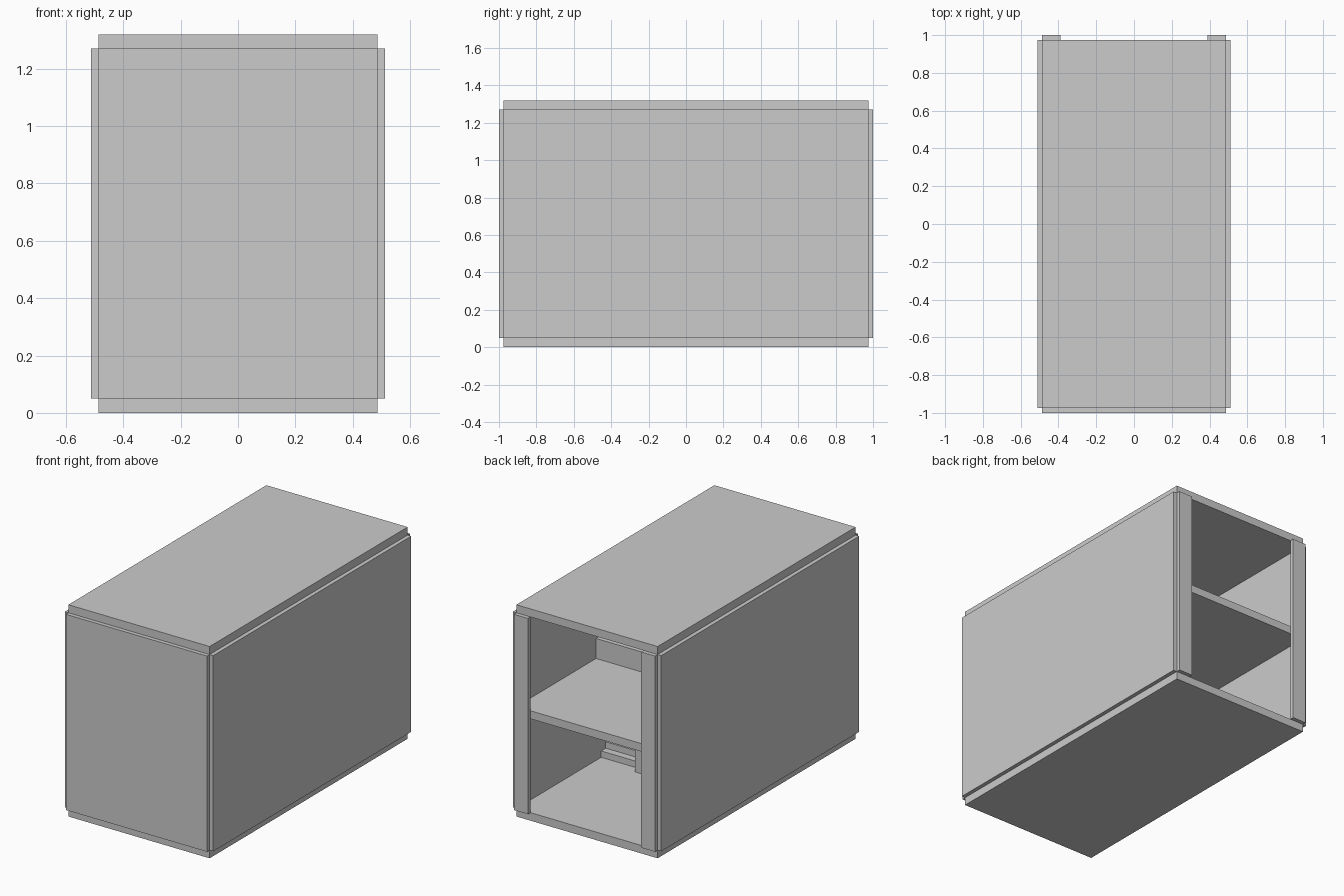
import bpy, bmesh
from mathutils import Vector

if "Cube" in bpy.data.objects:
    bpy.data.objects.remove(bpy.data.objects["Cube"])


def prism(name, pts, lo, hi, axis):
    """Extrude a 2D outline from lo to hi along x (pts are y,z) or z (pts are x,y)."""
    def place(a, b, t):
        return Vector((t, a, b)) if axis == 'x' else Vector((a, b, t))
    bm = bmesh.new()
    face = bm.faces.new([bm.verts.new(place(a, b, lo)) for a, b in pts])
    ext = bmesh.ops.extrude_face_region(bm, geom=[face])
    moved = [v for v in ext['geom'] if isinstance(v, bmesh.types.BMVert)]
    bmesh.ops.translate(bm, verts=moved, vec=place(0, 0, hi - lo))
    bmesh.ops.recalc_face_normals(bm, faces=bm.faces)
    mesh = bpy.data.meshes.new(name)
    bm.to_mesh(mesh)
    bm.free()
    ob = bpy.data.objects.new(name, mesh)
    bpy.context.collection.objects.link(ob)
    return ob


def box(name, x, y, z):
    return prism(name, [(x[0], y[0]), (x[1], y[0]), (x[1], y[1]), (x[0], y[1])],
                 z[0], z[1], 'z')


W, D = 0.487, 0.975          # half width and half depth inside the walls
T, S = 0.025, 0.05           # wall and slab thickness
TOP = 1.32
MID = 0.685                  # upper floor level

# Ground slab and roof slab
box("ground_slab", (-W, W), (-D, D), (0, S))
box("roof_slab", (-W, W), (-D, D), (TOP - S, TOP))

# Outer walls, with an open back framed by two narrow strips
wall_z = (S, TOP - S)
box("front_wall", (-W, W), (-D - T, -D), wall_z)
for side, s in (("left", -1), ("right", 1)):
    box(side + "_wall", sorted((s * W, s * (W + T))), (-D, D), wall_z)
    box(side + "_back_strip", sorted((s * 0.39, s * W)), (D, D + T), wall_z)

# Staircase against the right wall, rising towards the front
steps, tread, y0, sx = 16, 0.045, 0.14, 0.22
rise = (MID - S) / steps
y1 = y0 - steps * tread
outline = [(y0, S)]
for i in range(steps):
    outline += [(y0 - i * tread, S + (i + 1) * rise),
                (y0 - (i + 1) * tread, S + (i + 1) * rise)]
outline.append((y1, S))
prism("stairs", outline, sx, W, 'x')

# Upper floor with a stairwell notch
prism("upper_floor", [(-W, -D), (W, -D), (W, y1), (sx, y1),
                      (sx, y0), (W, y0), (W, D), (-W, D)], MID - S, MID, 'z')

# Low wall beside the stairs, and parapets around the stairwell
prism("stair_side_wall", [(y0 + S, S), (y0 + S, S + 0.14),
                          (y1 + 0.13, MID - S), (y1, MID - S), (y1, S)],
      sx - 0.055, sx, 'x')
box("stairwell_end_parapet", (sx - 0.055, W), (y0, y0 + S), (MID, MID + 0.125))
box("stairwell_side_parapet", (sx - 0.055, sx), (y1, y0), (MID, MID + 0.125))
